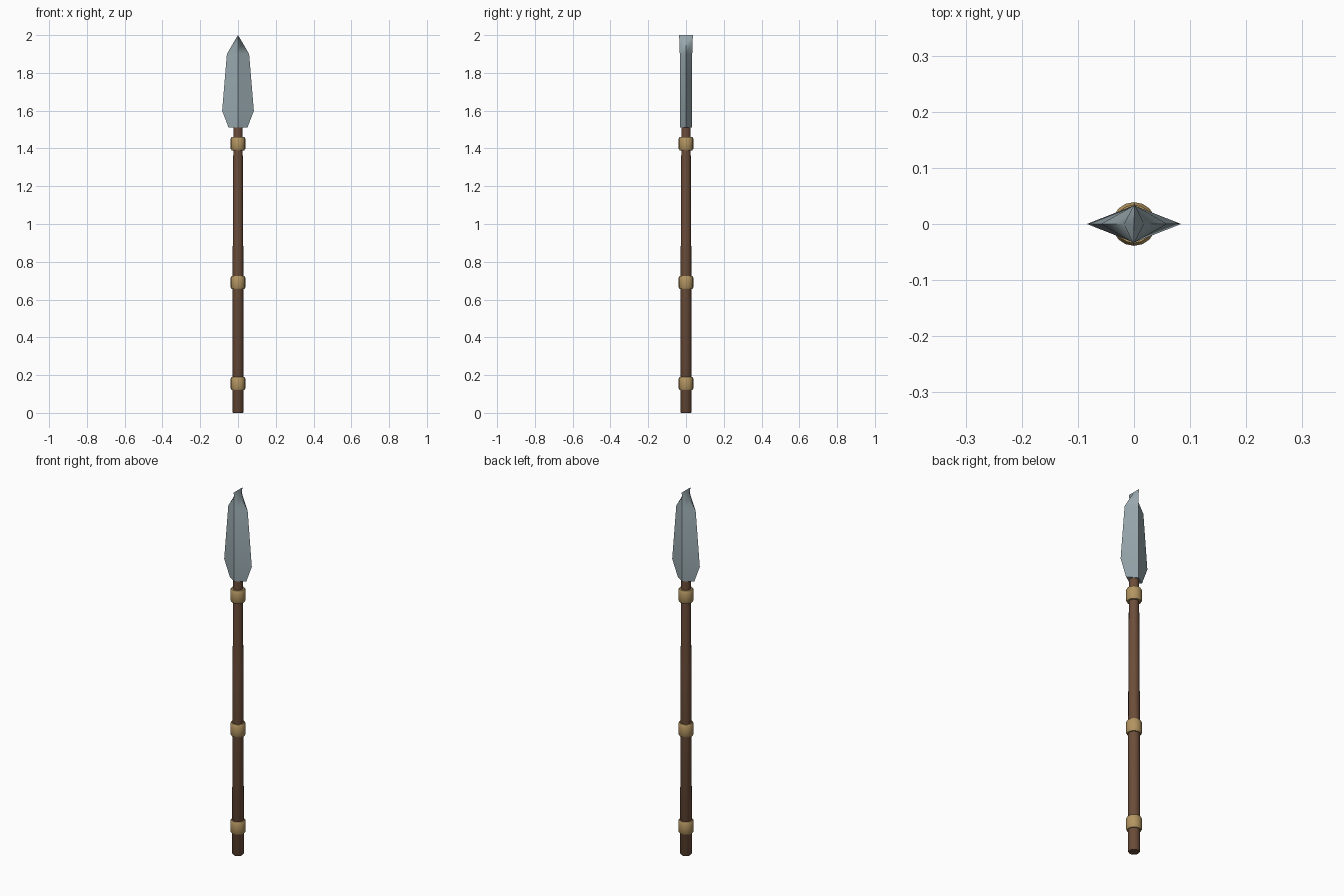
import bpy, bmesh, math

if "Cube" in bpy.data.objects:
    bpy.data.objects.remove(bpy.data.objects["Cube"])

def material(name, color):
    m = bpy.data.materials.new(name)
    m.diffuse_color = (*color, 1)
    m.use_nodes = True
    m.node_tree.nodes["Principled BSDF"].inputs["Base Color"].default_value = m.diffuse_color
    return m

wood = material("wood", (0.15, 0.075, 0.042))
cord = material("cord", (0.45, 0.30, 0.12))
steel = material("steel", (0.32, 0.40, 0.43))

def loft(name, rings, mat, angle):
    """Skin a stack of equally sized point rings and cap both ends."""
    bm = bmesh.new()
    loops = [[bm.verts.new(p) for p in ring] for ring in rings]
    n = len(loops[0])
    for a, b in zip(loops, loops[1:]):
        for i in range(n):
            j = (i + 1) % n
            bm.faces.new((a[i], a[j], b[j], b[i]))
    bm.faces.new(loops[0][::-1])
    bm.faces.new(loops[-1])
    bmesh.ops.remove_doubles(bm, verts=bm.verts, dist=1e-5)
    bmesh.ops.recalc_face_normals(bm, faces=bm.faces)
    me = bpy.data.meshes.new(name)
    bm.to_mesh(me)
    bm.free()
    me.materials.append(mat)
    ob = bpy.data.objects.new(name, me)
    bpy.context.collection.objects.link(ob)
    bpy.ops.object.select_all(action='DESELECT')
    ob.select_set(True)
    bpy.context.view_layer.objects.active = ob
    bpy.ops.object.shade_smooth_by_angle(angle=math.radians(angle))
    return ob

def circle(r, z, n=16):
    return [(r * math.cos(2 * math.pi * i / n), r * math.sin(2 * math.pi * i / n), z)
            for i in range(n)]

def diamond(hx, hy, z):
    return [(hx, 0, z), (0, hy, z), (-hx, 0, z), (0, -hy, z)]

# Tapered wooden shaft, socketed into the blade
loft("shaft", [circle(r, z) for r, z in
               [(0.026, 0), (0.030, 0.006), (0.0275, 1.0), (0.024, 1.54)]], wood, 35)

# Cord bindings with rounded rims
for name, z in [("lower_binding", 0.155), ("middle_binding", 0.69), ("upper_binding", 1.425)]:
    loft(name, [circle(r, z + dz) for r, dz in
                [(0.024, -0.035), (0.034, -0.035), (0.039, -0.026),
                 (0.039, 0.026), (0.034, 0.035), (0.024, 0.035)]], cord, 50)

# Diamond-section blade ending in a chisel ridge that flares slightly
bm_rings = [diamond(hx, hy, z) for hx, hy, z in
            [(0.050, 0.033, 1.51), (0.084, 0.033, 1.60), (0.059, 0.033, 1.90),
             (0.018, 0.034, 1.97)]]
tip = [(0, 0, 2.0), (0, 0.038, 2.0), (0, 0, 2.0), (0, -0.038, 2.0)]

def build_blade():
    bm = bmesh.new()
    loops = [[bm.verts.new(p) for p in r] for r in bm_rings]
    mid, back, front = (bm.verts.new(p) for p in (tip[0], tip[1], tip[3]))
    loops.append([mid, back, mid, front])
    for a, b in zip(loops, loops[1:]):
        for i in range(4):
            j = (i + 1) % 4
            bm.faces.new((a[i], a[j], b[j], b[i]))
    bm.faces.new(loops[0][::-1])
    me = bpy.data.meshes.new("blade")
    bm.to_mesh(me)
    bm.free()
    me.materials.append(steel)
    ob = bpy.data.objects.new("blade", me)
    bpy.context.collection.objects.link(ob)
    bpy.ops.object.select_all(action='DESELECT')
    ob.select_set(True)
    bpy.context.view_layer.objects.active = ob
    bpy.ops.object.shade_smooth_by_angle(angle=math.radians(48))

build_blade()
